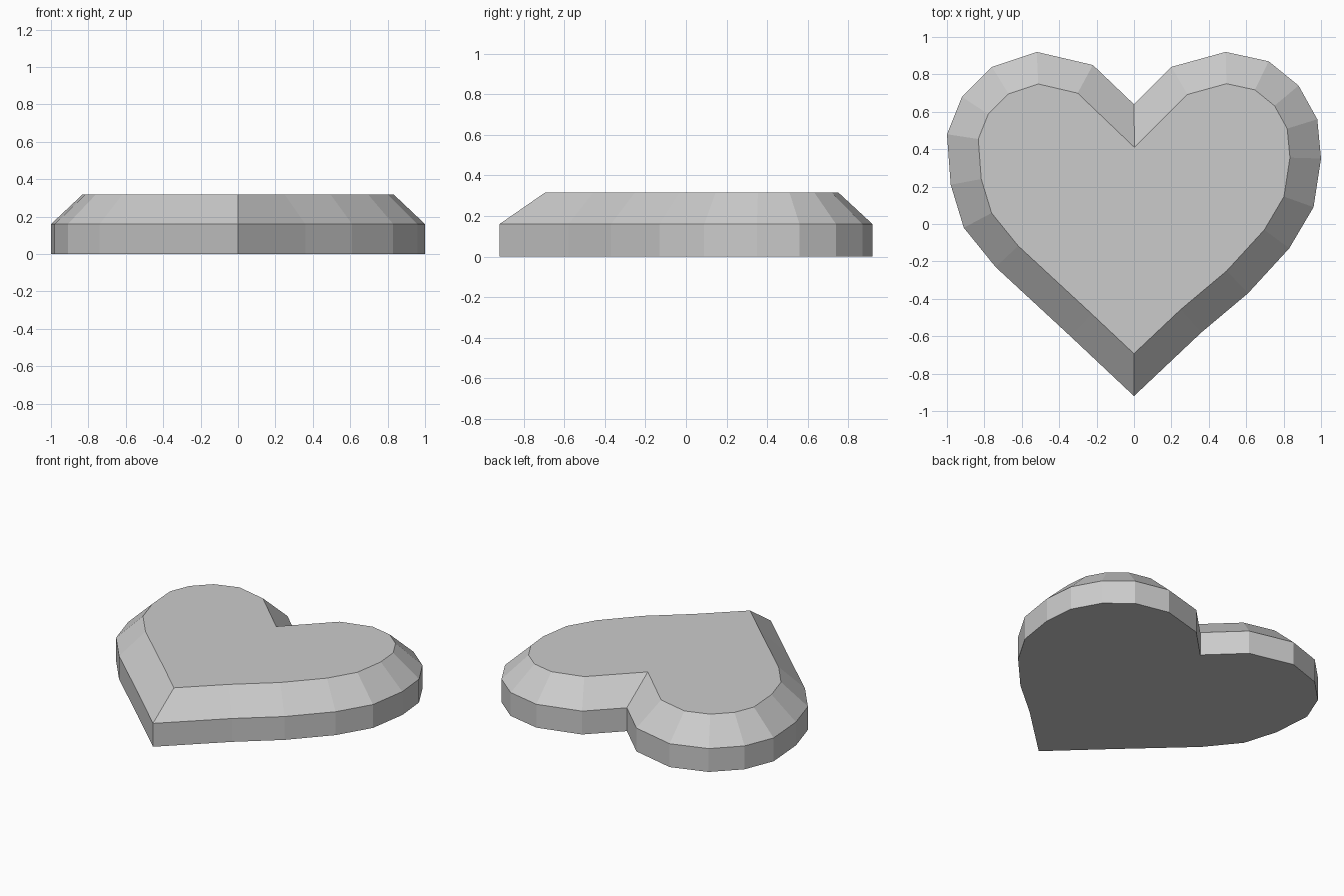
import bpy
import bmesh
from mathutils import Vector

cube = bpy.data.objects.get("Cube")
if cube:
    bpy.data.objects.remove(cube, do_unlink=True)

# Heart outline, counter-clockwise from the front tip
OUTLINE = [
    (0, -.92), (.36, -.58), (.61, -.37), (.83, -.13), (.96, .09), (1, .35),
    (.98, .56), (.88, .74), (.72, .87), (.49, .92), (.2, .84), (0, .64),
    (-.22, .85), (-.52, .92), (-.76, .84), (-.92, .68), (-1, .48),
    (-.98, .21), (-.91, -.02), (-.74, -.23), (-.34, -.6),
]
SIDE_TOP = .16
HEIGHT = .317
BEVEL = .165


def inset(points, distance):
    """Move every edge of a counter-clockwise outline inwards."""
    result = []
    for i, p in enumerate(points):
        a = (p - points[i - 1]).normalized()
        b = (points[(i + 1) % len(points)] - p).normalized()
        normal_a, normal_b = Vector((-a.y, a.x)), Vector((-b.y, b.x))
        result.append(p + (normal_a + normal_b) * distance / (1 + normal_a.dot(normal_b)))
    return result


def make_material(name, color):
    mat = bpy.data.materials.new(name)
    mat.use_nodes = True
    mat.diffuse_color = color
    mat.node_tree.nodes["Principled BSDF"].inputs["Base Color"].default_value = color
    return mat


# Stack the outline rings: base, top of the upright wall, inset top face
outer = [Vector(p) for p in OUTLINE]
layers = [(outer, 0), (outer, SIDE_TOP), (inset(outer, BEVEL), HEIGHT)]
bm = bmesh.new()
rings = [[bm.verts.new((p.x, p.y, z)) for p in points] for points, z in layers]

# Wall and bevel faces
for low, high in zip(rings, rings[1:]):
    for i in range(len(low)):
        j = (i + 1) % len(low)
        bm.faces.new((low[i], low[j], high[j], high[i]))

# Flat underside and top
bm.faces.new(rings[0][::-1])
bm.faces.new(rings[-1])

mesh = bpy.data.meshes.new("heart_plate")
bm.to_mesh(mesh)
bm.free()
heart = bpy.data.objects.new("heart_plate", mesh)
bpy.context.collection.objects.link(heart)
mesh.materials.append(make_material("plain_grey", (.6, .6, .6, 1)))
